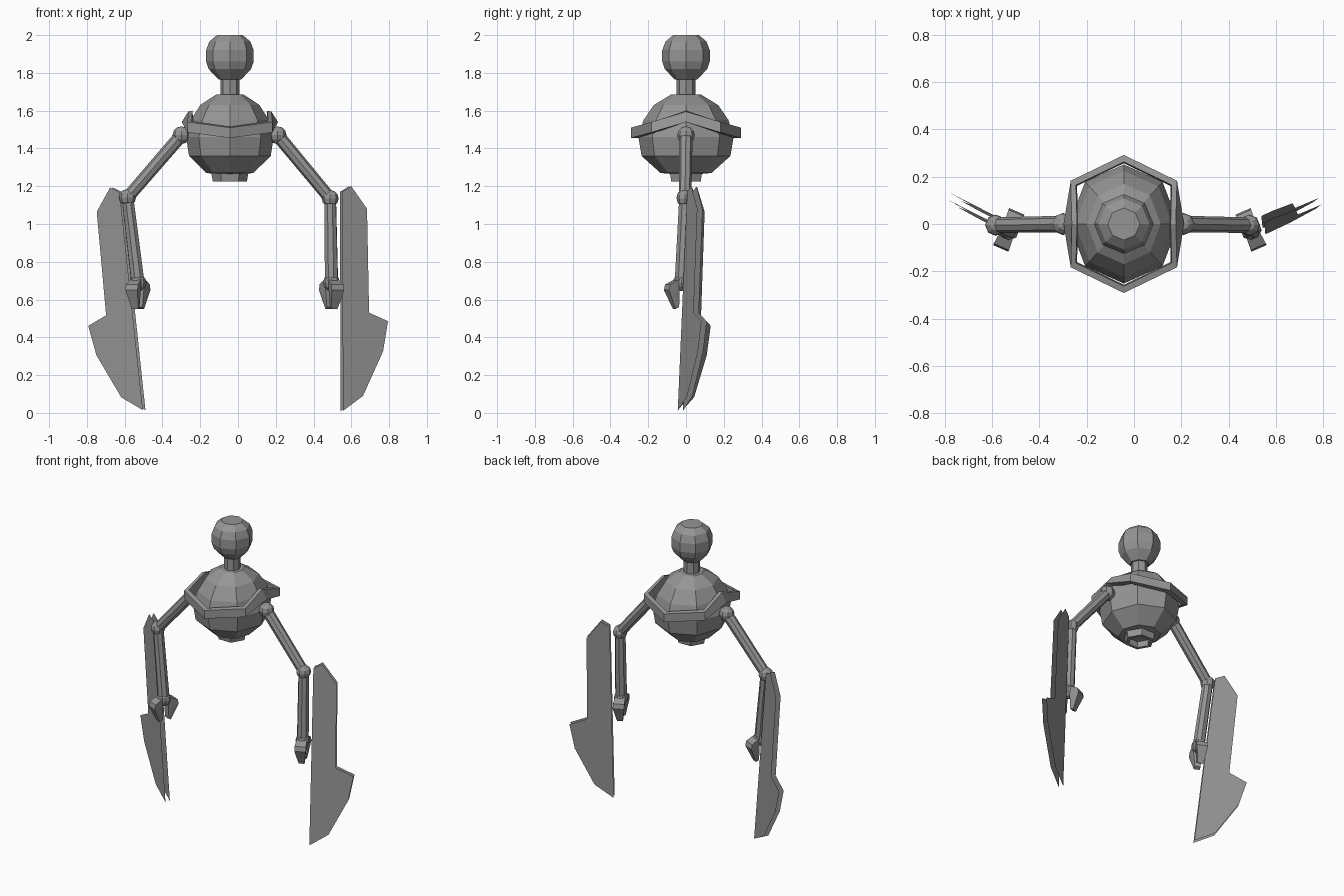
import bpy, bmesh, math
from mathutils import Vector, Matrix

old = bpy.data.objects.get("Cube")
if old:
    bpy.data.objects.remove(old)

grey = bpy.data.materials.new("dull_grey")
grey.use_nodes = True
colour = (0.3, 0.3, 0.3, 1)
grey.diffuse_color = colour
grey.node_tree.nodes["Principled BSDF"].inputs["Base Color"].default_value = colour

CX = -0.043  # body axis


def finish(name, bm):
    bmesh.ops.recalc_face_normals(bm, faces=bm.faces)
    mesh = bpy.data.meshes.new(name)
    bm.to_mesh(mesh)
    bm.free()
    mesh.materials.append(grey)
    obj = bpy.data.objects.new(name, mesh)
    bpy.context.collection.objects.link(obj)
    return obj


def loft(name, rings, caps=True, closed=False):
    """Join equal-length point rings with quads."""
    bm = bmesh.new()
    loops = [[bm.verts.new(p) for p in ring] for ring in rings]
    pairs = list(zip(loops, loops[1:]))
    if closed:
        pairs.append((loops[-1], loops[0]))
    for a, b in pairs:
        for i in range(len(a)):
            j = (i + 1) % len(a)
            bm.faces.new((a[i], a[j], b[j], b[i]))
    if caps and not closed:
        bm.faces.new(loops[0])
        bm.faces.new(loops[-1])
    return finish(name, bm)


def lathe(name, profile, sides=8, squash=1.0, closed=False):
    angles = [math.tau * i / sides for i in range(sides)]
    rings = [[(CX + r * squash * math.cos(a), r * math.sin(a), z) for a in angles]
             for r, z in profile]
    return loft(name, rings, closed=closed)


def rod(name, a, b, r1, r2, sides=8):
    a, b = Vector(a), Vector(b)
    turn = (b - a).to_track_quat('Z', 'Y').to_matrix().to_4x4()
    bm = bmesh.new()
    bmesh.ops.create_cone(bm, cap_ends=True, segments=sides, radius1=r1, radius2=r2,
                          depth=(b - a).length,
                          matrix=Matrix.Translation((a + b) / 2) @ turn)
    return finish(name, bm)


def ball(name, centre, radius):
    bm = bmesh.new()
    bmesh.ops.create_uvsphere(bm, u_segments=8, v_segments=6, radius=radius,
                              matrix=Matrix.Translation(centre))
    return finish(name, bm)


def hull(name, points):
    bm = bmesh.new()
    for p in points:
        bm.verts.new(p)
    bmesh.ops.convex_hull(bm, input=bm.verts)
    return finish(name, bm)


# Head, neck, body and the open socket below it
lathe("head", [(0.06, 1.765), (0.112, 1.82), (0.126, 1.86), (0.126, 1.92),
               (0.108, 1.967), (0.068, 2.0)])
lathe("neck", [(0.05, 1.66), (0.05, 1.79)])
lathe("body", [(0.08, 1.685), (0.17, 1.63), (0.225, 1.55), (0.252, 1.46),
               (0.235, 1.36), (0.135, 1.27), (0.08, 1.265)], squash=0.92)
lathe("socket", [(0.1, 1.28), (0.09, 1.225), (0.068, 1.225), (0.068, 1.28)],
      sides=6, closed=True)

# Six-cornered collar, raised over both shoulders
quarter = [(0, -0.292, 1.515), (0.225, -0.183, 1.545), (0.22, 0, 1.6)]
half = quarter + [(x, -y, z) for x, y, z in quarter[1::-1]]
outline = half + [(-x, y, z) for x, y, z in half[3:0:-1]]


def collar_ring(scale, drop, flare=0.0):
    ring = []
    for x, y, z in outline:
        out = math.copysign(flare, x) if y == 0 else 0
        ring.append((CX + x * scale + out, y * scale, z - drop))
    return ring


loft("collar", [collar_ring(0.9, 0), collar_ring(1, 0.005),
                collar_ring(1, 0.06, 0.035), collar_ring(0.88, 0.06)], closed=True)

# Blade outline in the x-z plane, measured from its lower tip
blade = [(0, 0), (0.106, 0.08), (0.212, 0.315), (0.238, 0.475), (0.138, 0.52),
         (0.127, 1.07), (0.043, 1.19), (-0.005, 1.16)]


def make_blade(name, tip, side, tilt, sweep):
    bm = bmesh.new()
    faces = []
    points = []
    for u, v in blade:
        x = side * (u * math.cos(tilt) + v * math.sin(tilt))
        z = v * math.cos(tilt) - u * math.sin(tilt)
        points.append((tip[0] + x, -0.03 + sweep * u + 0.045 * v, tip[1] + z))
    for order in (points, points[::-1]):
        faces.append(bm.faces.new([bm.verts.new(p) for p in order]))
    bm.normal_update()
    for face in faces:
        bmesh.ops.inset_region(bm, faces=[face], thickness=0.022, depth=0.015,
                               use_even_offset=True)
    bmesh.ops.remove_doubles(bm, verts=bm.verts, dist=0.0005)
    return finish(name, bm)


# Arms: joints, limbs, two-claw hand and the forearm blade
arms = [
    ("left", 1, (0.21, 0, 1.47), (0.488, -0.005, 1.135), (0.495, -0.025, 0.69),
     (0.55, 0.01), 0.0, 0.44),
    ("right", -1, (-0.3, 0, 1.47), (-0.585, -0.005, 1.14), (-0.53, -0.025, 0.69),
     (-0.497, 0.015), 0.11, 0.53),
]
for label, side, shoulder, elbow, wrist, tip, tilt, sweep in arms:
    ball(label + "_shoulder", shoulder, 0.047)
    ball(label + "_elbow", elbow, 0.045)
    ball(label + "_wrist", wrist, 0.045)
    rod(label + "_upper_arm", shoulder, elbow, 0.035, 0.033)
    rod(label + "_forearm", elbow, wrist, 0.033, 0.037)
    make_blade(label + "_blade", tip, side, tilt, sweep)

    reach = Vector((side * 0.4, -0.92, 0))
    across = Vector((0.92, side * 0.4, 0))
    for claw, sign in (("front", 1), ("back", -1)):
        points = []
        # distance out, half width, height relative to the wrist
        for out, wide, height in ((0.02, 0.03, 0.02), (0.078, 0.035, -0.01),
                                  (0.085, 0.035, -0.04), (0.045, 0.03, -0.05),
                                  (0.04, 0.018, -0.14), (0.02, 0.018, -0.13)):
            base = Vector(wrist) + reach * out * sign + Vector((0, 0, height))
            points += [base + across * wide, base - across * wide]
        hull(f"{label}_{claw}_claw", points)
